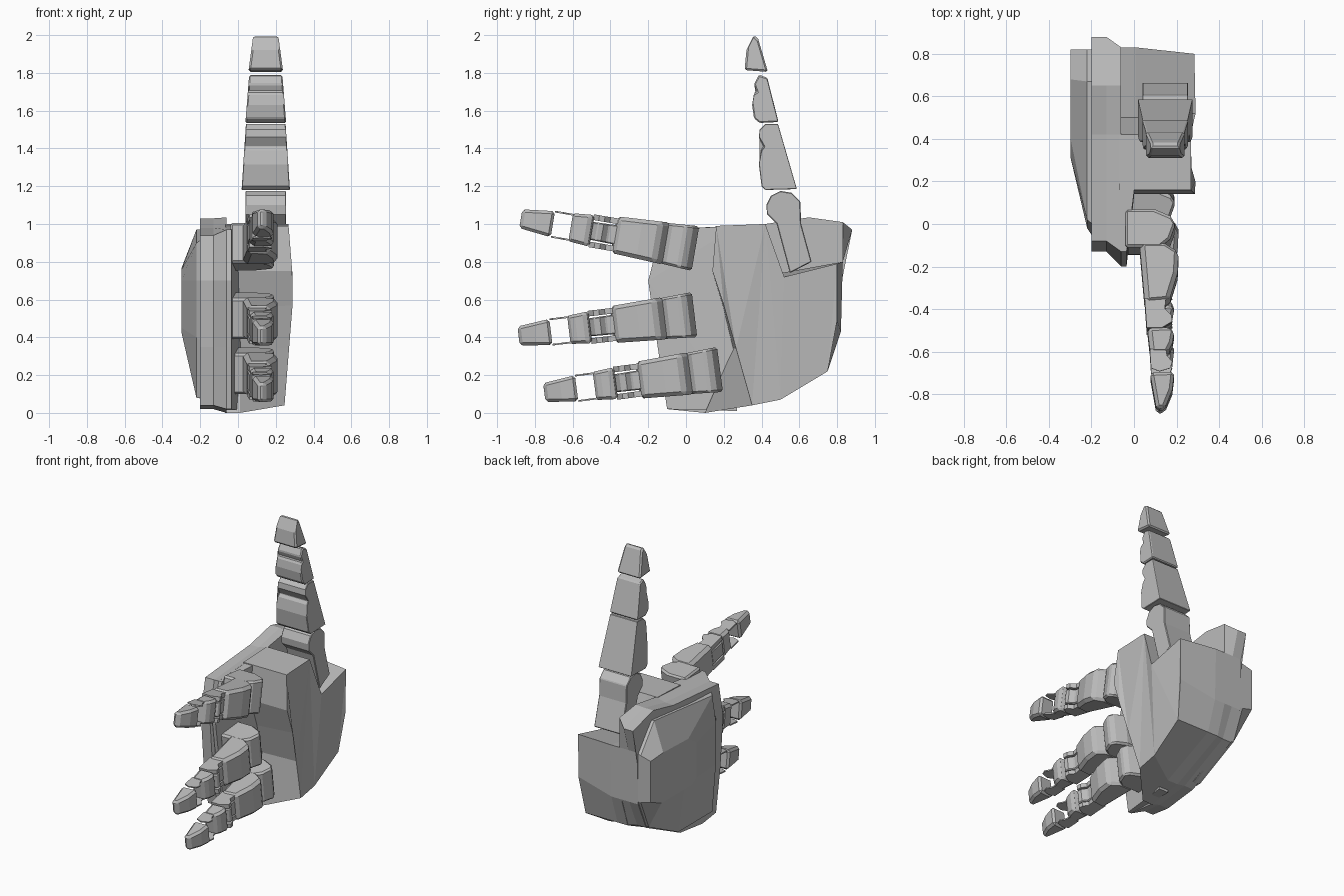
import bpy, bmesh, math
from mathutils import Vector

cube = bpy.data.objects.get("Cube")
if cube:
    bpy.data.objects.remove(cube)

grey = bpy.data.materials.new("mid_grey")
grey.use_nodes = True
COLOUR = (0.5, 0.5, 0.5, 1)
grey.diffuse_color = COLOUR
grey.node_tree.nodes["Principled BSDF"].inputs["Base Color"].default_value = COLOUR


def finish(name, bm, bevel=0):
    bmesh.ops.recalc_face_normals(bm, faces=bm.faces)
    mesh = bpy.data.meshes.new(name)
    bm.to_mesh(mesh)
    bm.free()
    mesh.materials.append(grey)
    ob = bpy.data.objects.new(name, mesh)
    bpy.context.collection.objects.link(ob)
    if bevel:
        mod = ob.modifiers.new("bevel", "BEVEL")
        mod.width, mod.segments, mod.limit_method = bevel, 1, "ANGLE"
        mod.angle_limit = math.radians(40)
    return ob


def loft(name, sections, bevel=0):
    """Skin rings with equal point counts and cap both ends."""
    bm = bmesh.new()
    rings = [[bm.verts.new(p) for p in s] for s in sections]
    n = len(rings[0])
    for a, b in zip(rings, rings[1:]):
        for i in range(n):
            j = (i + 1) % n
            bm.faces.new((a[i], a[j], b[j], b[i]))
    caps = [bm.faces.new(rings[0]), bm.faces.new(rings[-1])]
    bmesh.ops.triangulate(bm, faces=caps)
    return finish(name, bm, bevel)


def hull(name, points):
    bm = bmesh.new()
    for p in points:
        bm.verts.new(p)
    bmesh.ops.convex_hull(bm, input=bm.verts)
    return finish(name, bm)


def at_x(x, profile):
    return [(x, y, z) for y, z in profile]


# Heel of the palm, with the notch for the thumb
heel_in = [(.16, .99), (.14, .75), (.2, .55), (.25, .34), (.1, 0), (.35, .04),
           (.75, .22), (.82, .43), (.83, .8), (.5, .74), (.42, 1)]
heel_out = [(.16, .99), (.14, .75), (.2, .57), (.265, .34), (.35, .04), (.5, .07),
            (.75, .22), (.8, .49), (.8, .79), (.52, .72), (.42, 1)]
loft("palm_heel", [at_x(-.07, heel_in), at_x(.01, heel_in),
                   [(.295 - .08 * abs(z - .65), y, z) for y, z in heel_out]])

# Core of the hand
core_in = [(-.1, .02), (.1, 0), (.35, .04), (.75, .22), (.82, .43), (.83, .8),
           (.83, 1.01), (.65, 1.035), (.42, 1), (-.13, .97), (-.2, .7), (-.15, .35)]
core_out = [(-.05, .04), (.1, .02), (.35, .05), (.73, .23), (.82, .43), (.83, .8),
            (.88, .97), (.65, 1.03), (.42, .98), (-.08, .94), (-.13, .7), (-.1, .35)]
loft("hand_core", [at_x(-.2, core_out), at_x(-.13, core_out), at_x(-.06, core_in)])

# Slanted palm face that carries the fingers
front = [(-.13, .97), (-.2, .7), (-.15, .35), (-.1, .02)]
hull("palm_face", at_x(-.06, front) + at_x(-.035, front)
     + [(x, .27, z) for x in (-.06, .015) for z in (.01, .99)])

# Armour plate on the back of the hand
rim = [(.82, .8), (.67, .97), (-.03, .94), (-.11, .7), (-.08, .35), (-.02, .08),
       (.4, .07), (.73, .24), (.82, .45)]
plate_mid = [(.82, .78), (.67, .97), (.02, .9), (-.02, .7), (-.02, .4), (.02, .08),
             (.4, .08), (.73, .24), (.82, .45)]
plate_top = [(.82, .76), (.68, .77), (.4, .76), (.31, .7), (.31, .45), (.36, .42),
             (.45, .42), (.7, .42), (.82, .47)]
loft("back_plate", [at_x(-.16, rim), at_x(-.22, plate_mid), at_x(-.298, plate_top)])


def digit_part(name, frame, profile, w0, w1, shift=(0, 0), bevel=.012):
    """Extrude a side profile (length, height) sideways, tapering along its length."""
    ls = [l for l, t in profile]
    lo, span = min(ls), max(ls) - min(ls)
    rows = []
    for side in (0, 1):
        ring = []
        for l, t in profile:
            half = w0 + (w1 - w0) * (l - lo) / span
            w = (-half if side == 0 else half)
            if shift != (0, 0):
                w = shift[side]
            ring.append(frame(l, t, w))
        rows.append(ring)
    return loft(name, rows, bevel)


KNUCKLE = [(.0, -.04), (.0, .1), (.03, .17), (.07, .195), (.14, .17), (.18, .12), (.18, -.04)]
PROXIMAL = [(.15, .025), (.15, .13), (.2, .21), (.3, .205), (.43, .165), (.44, .05)]
JOINT = [(.42, .05), (.42, .15), (.47, .145), (.5, .175), (.53, .18), (.56, .13), (.56, .06)]
MIDDLE = [(.56, .063), (.555, .165), (.575, .19), (.63, .18), (.67, .16), (.67, .075)]
FORK = [(.66, .074), (.66, .15), (.69, .155), (.72, .18), (.75, .17), (.765, .12), (.75, .08)]
TIP = [(.77, .075), (.765, .19), (.85, .18), (.935, .145), (.94, .105)]


def finger(name, base_y, base_z, degrees):
    c, s = math.cos(math.radians(degrees)), math.sin(math.radians(degrees))

    def frame(l, t, w):
        return Vector((t, base_y - c * l + s * w, base_z + s * l + c * w))

    digit_part(name + "_knuckle", frame, KNUCKLE, .12, .108)
    digit_part(name + "_proximal", frame, PROXIMAL, .113, .098, bevel=.02)
    digit_part(name + "_joint", frame, JOINT, .052, .048, bevel=.006)
    digit_part(name + "_middle", frame, MIDDLE, .085, .075, bevel=.015)
    digit_part(name + "_tip", frame, TIP, .07, .05, bevel=.015)
    # Paired rails at the first joint, thin fork plates at the second
    for side, label in ((-1, "lower"), (1, "upper")):
        digit_part(f"{name}_{label}_rail", frame, JOINT, 0, 0, (side * .058, side * .088), 0)
        digit_part(f"{name}_{label}_fork", frame, FORK, 0, 0, (side * .063, side * .072), 0)


finger("index_finger", .05, .87, 9.7)
finger("middle_finger", .045, .52, -6.9)
finger("little_finger", .18, .23, -7.5)


# Thumb, standing upright in the notch
def thumb_frame(z, y, w):
    return Vector((.147 + w, y, z))


THUMB = {
    "thumb_base": ([(.74, .55), (1.0, .48), (1.05, .43), (1.1, .425), (1.15, .45), (1.175, .5),
                    (1.165, .56), (1.12, .605), (1.0, .61), (.8, .665)], .108, .108),
    "thumb_proximal": ([(1.18, .42), (1.2, .4), (1.315, .386), (1.39, .4), (1.41, .415),
                        (1.46, .386), (1.5, .39), (1.53, .42), (1.53, .487), (1.185, .587)],
                       .128, .105),
    "thumb_middle": ([(1.535, .39), (1.56, .36), (1.63, .35), (1.69, .36), (1.7, .375),
                      (1.74, .36), (1.79, .386), (1.775, .43), (1.54, .49)], .108, .088),
    "thumb_tip": ([(1.815, .31), (1.92, .32), (2.0, .36), (1.98, .382), (1.805, .434)],
                  .092, .066),
}
for part, (profile, w0, w1) in THUMB.items():
    digit_part(part, thumb_frame, profile, w0, w1, bevel=.01)
